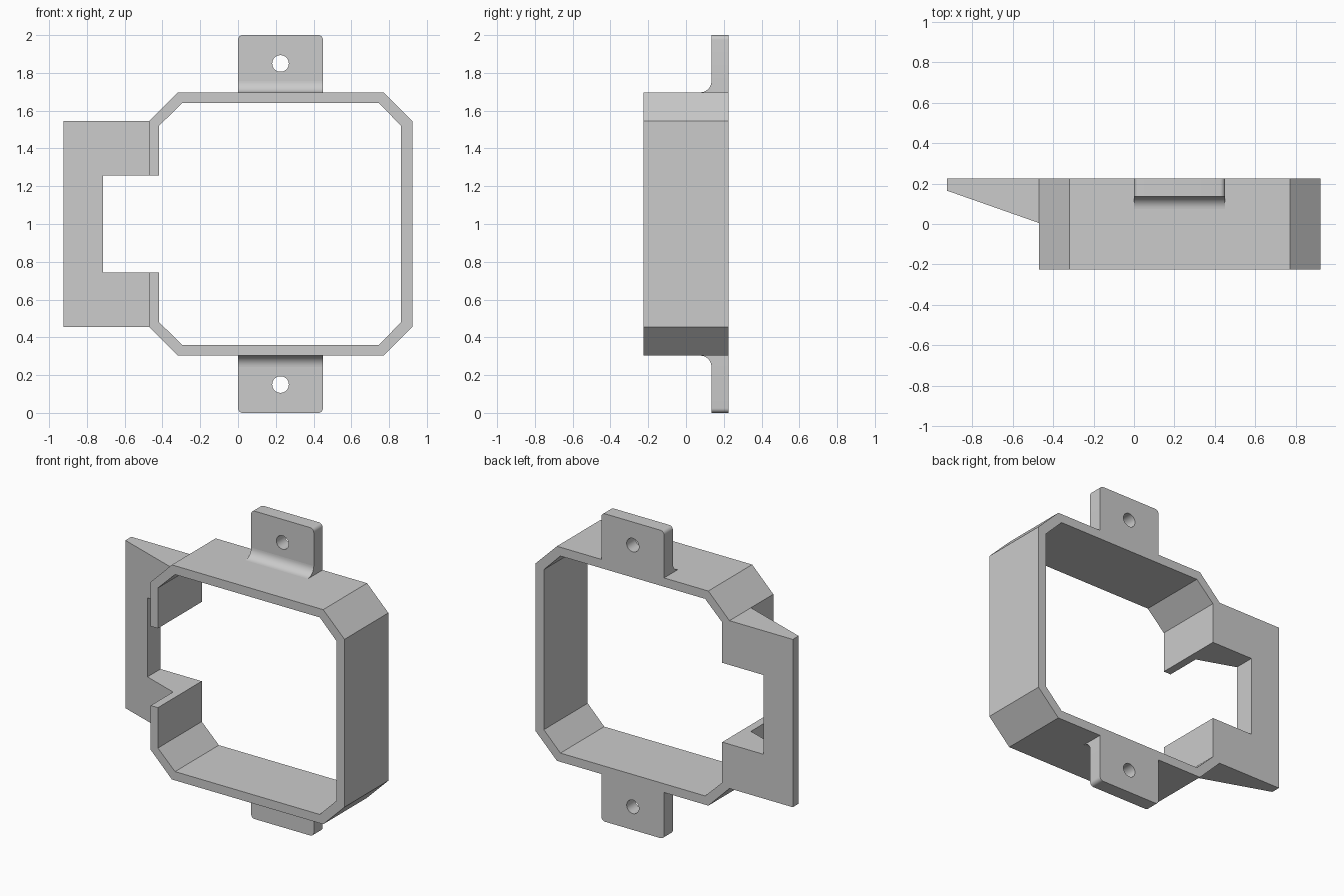
import bpy, bmesh, math
from mathutils import Vector

cube = bpy.data.objects.get("Cube")
if cube:
    bpy.data.objects.remove(cube, do_unlink=True)

grey = bpy.data.materials.new("plain_grey")
grey.use_nodes = True
colour = (0.6, 0.6, 0.6, 1)
grey.diffuse_color = colour
grey.node_tree.nodes["Principled BSDF"].inputs["Base Color"].default_value = colour

BACK, FRONT, MID_Z = 0.225, -0.225, 1.0


def prism(name, loops, place, offset, shape=None):
    """Fill 2D loops (the later ones are holes), extrude by offset."""
    bm = bmesh.new()
    edges = []
    for loop in loops:
        verts = [bm.verts.new(place(*p)) for p in loop]
        edges += [bm.edges.new((v, verts[i - 1])) for i, v in enumerate(verts)]
    bmesh.ops.triangle_fill(bm, use_beauty=True, edges=edges)
    ext = bmesh.ops.extrude_face_region(bm, geom=bm.faces[:], use_keep_orig=True)
    for v in [g for g in ext["geom"] if isinstance(g, bmesh.types.BMVert)]:
        v.co += Vector(offset)
        if shape:
            shape(v)
    bmesh.ops.recalc_face_normals(bm, faces=bm.faces[:])
    bmesh.ops.dissolve_limit(bm, angle_limit=0.001, verts=bm.verts[:], edges=bm.edges[:])
    mesh = bpy.data.meshes.new(name)
    bm.to_mesh(mesh)
    bm.free()
    mesh.materials.append(grey)
    obj = bpy.data.objects.new(name, mesh)
    bpy.context.collection.objects.link(obj)
    bpy.ops.object.select_all(action="DESELECT")
    obj.select_set(True)
    bpy.context.view_layer.objects.active = obj
    bpy.ops.object.shade_smooth_by_angle(angle=math.radians(30))
    return obj


def arc(cx, cy, r, start, end, steps):
    angles = [math.radians(start + (end - start) * i / steps) for i in range(steps + 1)]
    return [(cx + r * math.cos(a), cy + r * math.sin(a)) for a in angles]


def mirrored(half):
    """Complete an upper half outline with its reflection below MID_Z."""
    return half + [(x, 2 * MID_Z - z) for x, z in reversed(half)]


def on_back(x, z):
    return (x, BACK, z)


# Chamfered open frame
GAP_TOP = 1.2575
outer = [(-0.47, GAP_TOP), (-0.47, 1.545), (-0.318, 1.697), (0.77, 1.697), (0.923, 1.545)]
inner = [(0.864, 1.52), (0.745, 1.64), (-0.295, 1.64), (-0.418, 1.52), (-0.418, GAP_TOP)]
lower_outer = [(x, 2 * MID_Z - z) for x, z in reversed(outer)]
lower_inner = [(x, 2 * MID_Z - z) for x, z in reversed(inner)]
prism("frame", [outer + lower_outer + lower_inner + inner], on_back, (0, FRONT - BACK, 0))

# Tapered side wing wrapped around the frame opening
TIP, ROOT = -0.925, -0.47


def slope(v):
    v.co.y = 0.165 + (0.005 - 0.165) * (v.co.x - TIP) / (ROOT - TIP)


wing = mirrored([(-0.714, GAP_TOP), (ROOT, GAP_TOP), (ROOT, 1.545), (TIP, 1.545)])
# Order the outline as a C: outer rim first, then the notch
upper, lower = wing[:4], wing[4:]
prism("side_wing", [upper + lower], on_back, (0, -0.1, 0), slope)

# Mounting tabs with a screw hole and a filleted root
TAB_W, TAB_Y, ROOT_Z, R, FILLET = 0.45, 0.135, 1.697, 0.025, 0.06
outline = ([(0, ROOT_Z), (TAB_W, ROOT_Z)]
           + arc(TAB_W - R, 2 - R, R, 0, 90, 6) + arc(R, 2 - R, R, 90, 180, 6))
hole = arc(TAB_W / 2, 1.85, 0.044, 0, 348.75, 31)
fillet = [(TAB_Y, ROOT_Z)] + arc(TAB_Y - FILLET, ROOT_Z + FILLET, FILLET, 0, -90, 10)
for side, s in (("top", 1), ("bottom", -1)):
    def flip(z):
        return MID_Z + s * (z - MID_Z)
    prism(side + "_tab", [outline, hole], lambda x, z: (x, BACK, flip(z)),
          (0, TAB_Y - BACK, 0))
    prism(side + "_tab_fillet", [fillet], lambda y, z: (0, y, flip(z)), (TAB_W, 0, 0))
